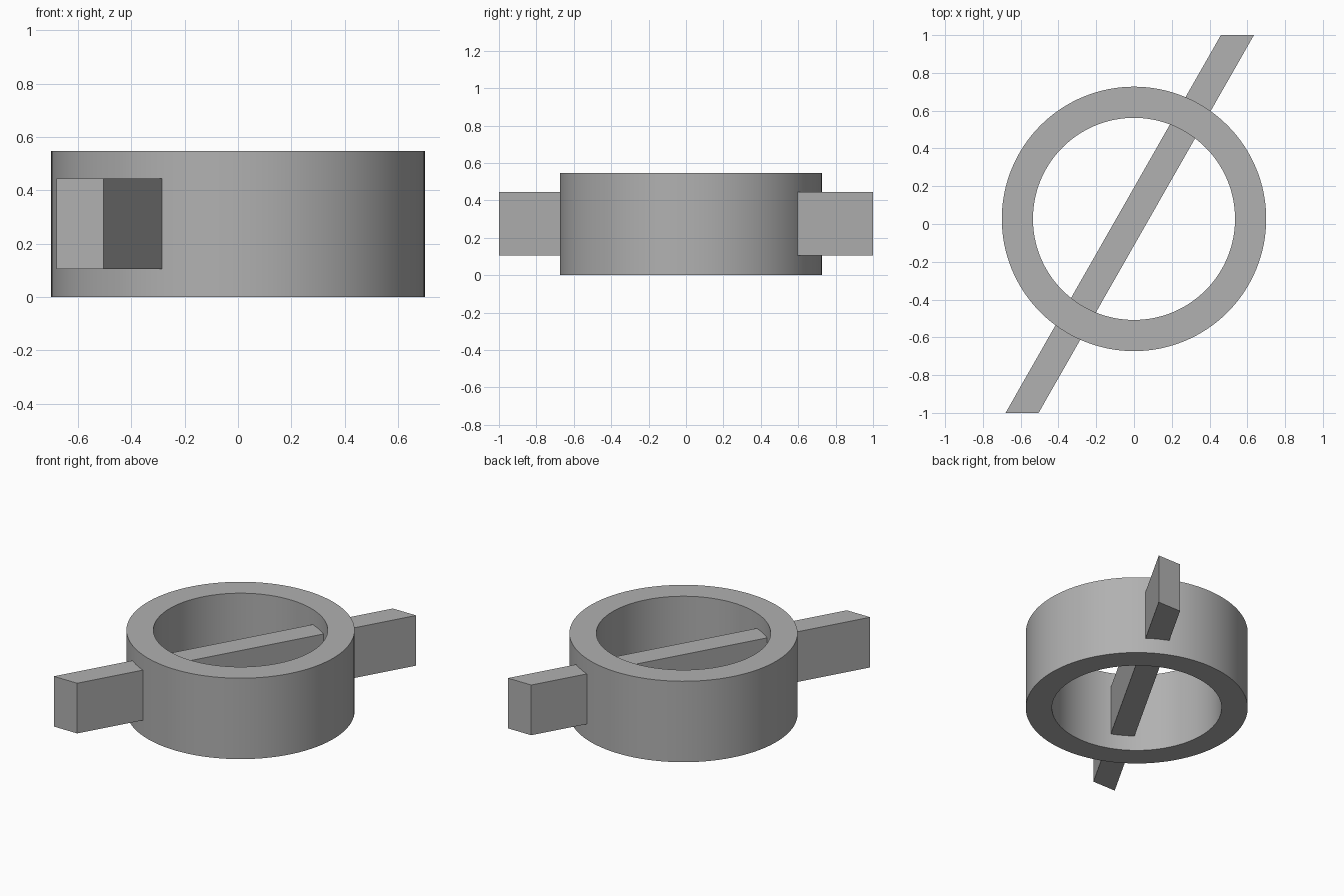
import bpy, bmesh, math

if "Cube" in bpy.data.objects:
    bpy.data.objects.remove(bpy.data.objects["Cube"])

CENTRE_Y = 0.027
SIDES = 128

# Dark grey for both parts
grey = bpy.data.materials.new("dark_grey")
grey.diffuse_color = (0.44, 0.44, 0.44, 1)
grey.use_nodes = True
grey.node_tree.nodes["Principled BSDF"].inputs["Base Color"].default_value = grey.diffuse_color


def make_object(name, bm):
    bmesh.ops.recalc_face_normals(bm, faces=bm.faces)
    mesh = bpy.data.meshes.new(name)
    bm.to_mesh(mesh)
    bm.free()
    mesh.materials.append(grey)
    obj = bpy.data.objects.new(name, mesh)
    bpy.context.collection.objects.link(obj)
    return obj


# Ring: a rectangular wall section revolved about the vertical axis
bm = bmesh.new()
section = [bm.verts.new((r, CENTRE_Y, z))
           for r, z in [(0.535, 0), (0.70, 0), (0.70, 0.548), (0.535, 0.548)]]
edges = [bm.edges.new((section[i], section[(i + 1) % 4])) for i in range(4)]
bmesh.ops.spin(bm, geom=section + edges, cent=(0, CENTRE_Y, 0), axis=(0, 0, 1),
               angle=math.tau, steps=SIDES, use_merge=True)
bmesh.ops.remove_doubles(bm, verts=bm.verts, dist=1e-4)
ring = make_object("ring", bm)

# Slanted bar: parallelogram plan, extruded upward, passing through the ring
bm = bmesh.new()
plan = [(-0.68, -1), (-0.505, -1), (0.635, 1), (0.46, 1)]
face = bm.faces.new([bm.verts.new((x, y, 0.105)) for x, y in plan])
top = bmesh.ops.extrude_face_region(bm, geom=[face], use_keep_orig=True)["geom"]
bmesh.ops.translate(bm, vec=(0, 0, 0.34),
                    verts=[g for g in top if isinstance(g, bmesh.types.BMVert)])
make_object("cross_bar", bm)

# Round walls smooth, rims sharp
bpy.ops.object.select_all(action='DESELECT')
ring.select_set(True)
bpy.context.view_layer.objects.active = ring
bpy.ops.object.shade_smooth_by_angle(angle=math.radians(30))
